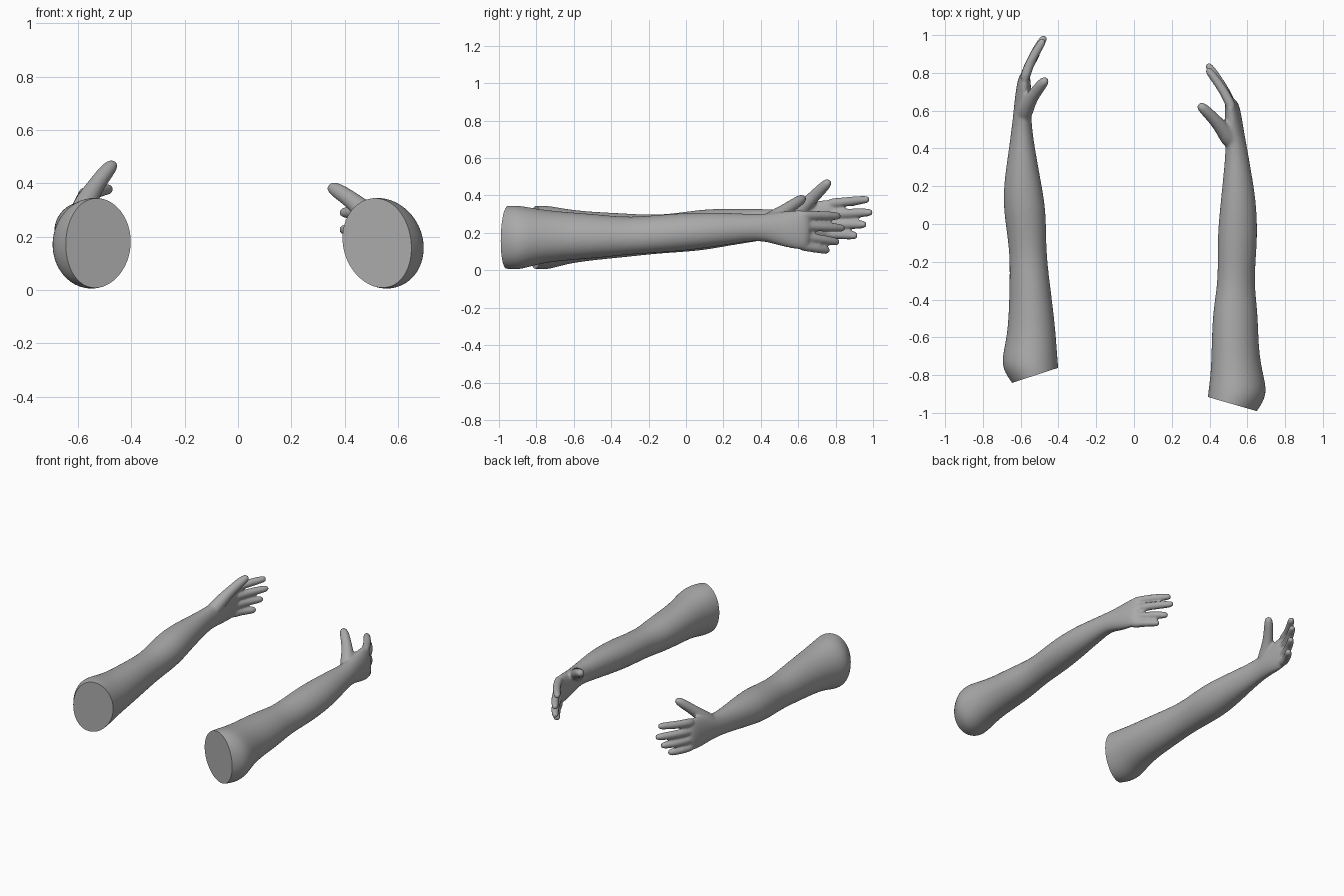
import bpy
import bmesh
import math
from mathutils import Vector

cube = bpy.data.objects.get("Cube")
if cube:
    bpy.data.objects.remove(cube, do_unlink=True)

# One plain grey for the whole surface
grey = bpy.data.materials.new("plain_grey")
grey.use_nodes = True
grey.diffuse_color = (0.4, 0.4, 0.4, 1)
shader = grey.node_tree.nodes["Principled BSDF"]
shader.inputs["Base Color"].default_value = grey.diffuse_color
shader.inputs["Roughness"].default_value = 0.6


def loft(bm, rings):
    """Skin a closed tube through rings of points."""
    loops = [[bm.verts.new(p) for p in ring] for ring in rings]
    count = len(loops[0])
    for a, b in zip(loops, loops[1:]):
        for i in range(count):
            j = (i + 1) % count
            bm.faces.new((a[i], a[j], b[j], b[i]))
    bm.faces.new(loops[0][::-1])
    bm.faces.new(loops[-1])


def section(y, x0, x1, z0, z1, lean, sides=20):
    """Oval limb section given by its extents, leaning sideways."""
    ring = []
    for i in range(sides):
        t = -math.tau * i / sides
        dz = math.sin(t) * (z1 - z0) / 2
        x = (x0 + x1) / 2 + math.cos(t) * (x1 - x0) / 2 + lean * dz
        ring.append((x, y, (z0 + z1) / 2 + dz))
    return ring


def digit(bm, path, radii, sides=10):
    """Tapered finger tube along a path."""
    path = [Vector(p) for p in path]
    rings = []
    for k, p in enumerate(path):
        along = (path[min(k + 1, len(path) - 1)] - path[max(k - 1, 0)]).normalized()
        u = along.cross(Vector((0, 0, 1))).normalized()
        v = along.cross(u)
        rings.append([p + radii[k] * (u * math.cos(math.tau * i / sides)
                                      + v * math.sin(math.tau * i / sides))
                      for i in range(sides)])
    loft(bm, rings)


def finger_path(base, tip):
    """Slightly curled path, bowed towards the back of the hand."""
    base, tip = Vector(base), Vector(tip)
    bow = Vector((math.copysign(0.015, base.x), 0, 0))
    points = [base.lerp(tip, f) + bow * math.sin(f * math.pi)
              for f in (0, 0.3, 0.6, 0.9)]
    return points + [tip]


def build_arm(name, sections, lean, knuckle, heights, tips, thumb, cut_point, cut_normal):
    # Limb, palm and digits as overlapping closed tubes
    bm = bmesh.new()
    loft(bm, [section(*s, lean) for s in sections])
    for z, tip in zip(heights, tips):
        digit(bm, finger_path((*knuckle, z), tip), (0.03, 0.027, 0.026, 0.024, 0.016))
    digit(bm, thumb, (0.05, 0.045, 0.034, 0.032, 0.02))
    bmesh.ops.recalc_face_normals(bm, faces=bm.faces)
    mesh = bpy.data.meshes.new(name)
    bm.to_mesh(mesh)
    bm.free()
    arm = bpy.data.objects.new(name, mesh)
    bpy.context.collection.objects.link(arm)

    # Fuse the tubes into one soft skin
    arm.modifiers.new("round", "SUBSURF").levels = 2
    fuse = arm.modifiers.new("fuse", "REMESH")
    fuse.mode = "VOXEL"
    fuse.voxel_size = 0.008
    soften = arm.modifiers.new("soften", "SMOOTH")
    soften.factor = 0.5
    soften.iterations = 6
    graph = bpy.context.evaluated_depsgraph_get()
    skin = bpy.data.meshes.new_from_object(arm.evaluated_get(graph))
    arm.modifiers.clear()

    # Cut the upper end flat and close it
    bm = bmesh.new()
    bm.from_mesh(skin)
    bmesh.ops.bisect_plane(bm, geom=bm.verts[:] + bm.edges[:] + bm.faces[:],
                           plane_co=cut_point, plane_no=cut_normal, clear_outer=True)
    rim = [e for e in bm.edges if e.is_boundary]
    bmesh.ops.contextual_create(bm, geom=rim)
    bmesh.ops.recalc_face_normals(bm, faces=bm.faces)
    bm.to_mesh(skin)
    bm.free()
    skin.materials.clear()
    skin.materials.append(grey)
    arm.data = skin
    bpy.ops.object.select_all(action="DESELECT")
    arm.select_set(True)
    bpy.context.view_layer.objects.active = arm
    bpy.ops.object.shade_smooth_by_angle(angle=math.radians(50))


# Sections run from upper arm to knuckles: y, x extents, z extents
build_arm(
    "left_arm",
    [(-1.08, .39, .58, .03, .33), (-.99, .385, .655, .01, .345),
     (-.9, .39, .71, -.005, .352), (-.8, .405, .685, .03, .33),
     (-.67, .41, .66, .05, .315), (-.46, .415, .657, .064, .3),
     (-.3, .447, .633, .085, .281), (-.08, .438, .657, .095, .305),
     (.13, .46, .647, .12, .312), (.28, .475, .62, .145, .305),
     (.4, .487, .6, .162, .3), (.5, .475, .58, .13, .312),
     (.6, .485, .565, .108, .325), (.67, .48, .54, .11, .322)],
    -.1, (.525, .6), (.295, .24, .185, .135),
    [(.385, .825, .29), (.385, .85, .225), (.405, .82, .15), (.43, .765, .105)],
    [(.52, .42, .25), (.48, .49, .29), (.43, .55, .335), (.37, .61, .375), (.34, .635, .39)],
    (.52, -.953, .18), (-.277, -.96, 0))

build_arm(
    "right_arm",
    [(-.93, -.58, -.4, .03, .33), (-.84, -.65, -.395, .01, .345),
     (-.75, -.71, -.4, -.005, .352), (-.65, -.685, -.408, .03, .33),
     (-.52, -.665, -.418, .05, .315), (-.31, -.66, -.445, .07, .305),
     (-.14, -.658, -.465, .09, .293), (.06, -.692, -.463, .1, .325),
     (.2, -.692, -.487, .125, .332), (.35, -.67, -.515, .15, .33),
     (.53, -.645, -.545, .177, .325), (.63, -.635, -.54, .17, .35),
     (.72, -.625, -.545, .163, .378), (.81, -.605, -.55, .168, .385)],
    .03, (-.585, .75), (.355, .3, .245, .195),
    [(-.475, .98, .38), (-.468, .998, .31), (-.485, .965, .245), (-.505, .915, .185)],
    [(-.595, .55, .27), (-.57, .62, .33), (-.535, .68, .39), (-.485, .745, .455), (-.46, .77, .48)],
    (-.52, -.8, .18), (.31, -.95, 0))
